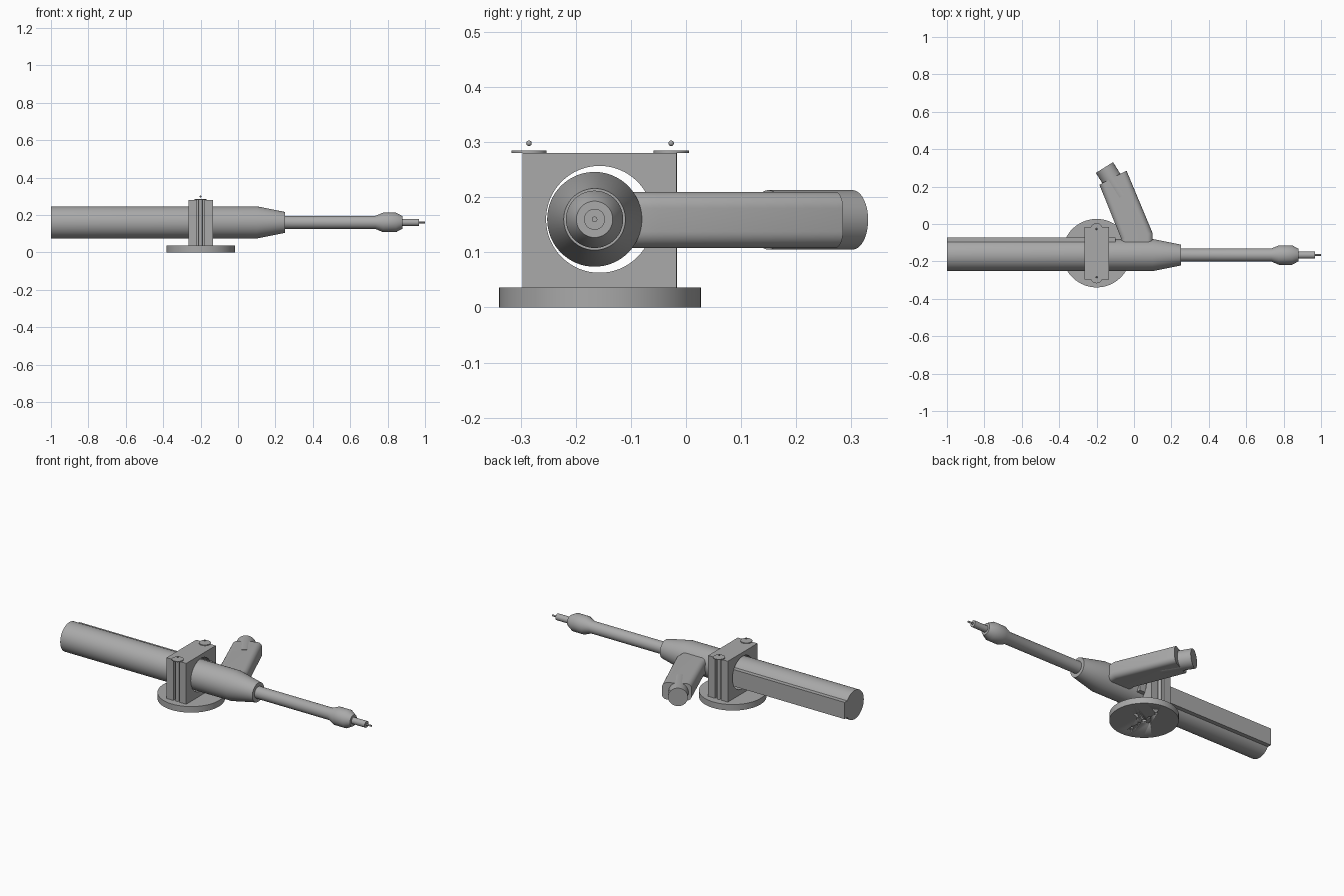
import bpy
import bmesh
from math import pi, cos, sin, radians
from mathutils import Vector, Matrix

default = bpy.data.objects.get("Cube")
if default:
    bpy.data.objects.remove(default, do_unlink=True)

grey = bpy.data.materials.new("plain grey")
grey.use_nodes = True
GREY = (0.4, 0.4, 0.4, 1)
grey.diffuse_color = GREY
grey.node_tree.nodes["Principled BSDF"].inputs["Base Color"].default_value = GREY

AXIS_Y, AXIS_Z = -0.166, 0.16      # barrel axis
MOUNT_X, MOUNT_Y = -0.2, -0.156    # mount centre


def finish(name, bm, smooth=True):
    bmesh.ops.recalc_face_normals(bm, faces=bm.faces)
    mesh = bpy.data.meshes.new(name)
    bm.to_mesh(mesh)
    bm.free()
    mesh.materials.append(grey)
    ob = bpy.data.objects.new(name, mesh)
    bpy.context.collection.objects.link(ob)
    if smooth:
        bpy.ops.object.select_all(action="DESELECT")
        ob.select_set(True)
        bpy.context.view_layer.objects.active = ob
        bpy.ops.object.shade_smooth_by_angle(angle=radians(30))
    return ob


def cylinder(name, centre, direction, radius, length, sides=48):
    bm = bmesh.new()
    turn = Vector(direction).to_track_quat("Z", "Y").to_matrix().to_4x4()
    bmesh.ops.create_cone(bm, cap_ends=True, segments=sides, radius1=radius, radius2=radius,
                          depth=length, matrix=Matrix.Translation(centre) @ turn)
    return finish(name, bm)


def box(name, low, high):
    bm = bmesh.new()
    low, high = Vector(low), Vector(high)
    bmesh.ops.create_cube(bm, size=1, matrix=Matrix.Translation((low + high) / 2)
                          @ Matrix.Diagonal((*(high - low), 1)))
    return finish(name, bm, False)


def cut(ob, cutters):
    # Apply the cuts, then remove the helpers
    for cutter in cutters:
        cutter.hide_render = True
        mod = ob.modifiers.new("cut", "BOOLEAN")
        mod.operation = "DIFFERENCE"
        mod.solver = "EXACT"
        mod.object = cutter
        bpy.context.view_layer.objects.active = ob
        bpy.ops.object.modifier_apply(modifier=mod.name)
        bpy.data.objects.remove(cutter, do_unlink=True)


def lathe(name, profile, sides=64):
    # Turn (x, radius) points about the barrel axis
    bm = bmesh.new()
    rings = []
    for x, r in profile:
        rings.append([bm.verts.new((x, AXIS_Y + r * cos(2 * pi * i / sides),
                                    AXIS_Z + r * sin(2 * pi * i / sides))) for i in range(sides)])
    for a, b in zip(rings, rings[1:]):
        for i in range(sides):
            j = (i + 1) % sides
            bm.faces.new((a[i], a[j], b[j], b[i]))
    bm.faces.new(rings[0])
    bm.faces.new(rings[-1])
    return finish(name, bm)


# Main barrel, thin tube, nozzle and tip
lathe("main_barrel", [(-1, 0.086), (0.1, 0.086), (0.25, 0.056)])
lathe("thin_tube", [(0.24, 0.035), (0.735, 0.035), (0.775, 0.052), (0.845, 0.052),
                    (0.88, 0.033), (0.88, 0.019), (0.967, 0.019), (0.967, 0.005), (1, 0.005)])

# Flat rail along the back of the barrel
box("side_rail", (-1, -0.13, 0.11), (-0.1, -0.071, 0.21))

# Angled handle, rounded along its long sides
outline = [(-0.07, -0.14), (0.1, -0.14), (0.1, -0.05), (-0.04, 0.285), (-0.185, 0.21), (-0.07, -0.075)]
bm = bmesh.new()
base = bm.faces.new([bm.verts.new((x, y, 0.108)) for x, y in outline])
grown = bmesh.ops.extrude_face_region(bm, geom=[base])
bmesh.ops.translate(bm, vec=(0, 0, 0.102), verts=[v for v in grown["geom"] if isinstance(v, bmesh.types.BMVert)])
long_edges = []
for e in bm.edges:
    d = e.verts[1].co - e.verts[0].co
    if abs(d.z) < 0.001 and abs(d.y) > abs(d.x):
        long_edges.append(e)
bmesh.ops.bevel(bm, geom=long_edges, offset=0.03, segments=8, profile=0.5, affect="EDGES")
finish("handle", bm)

# Round stub at the end of the handle
stub_dir = Vector((cos(radians(122)), sin(radians(122)), 0))
stub_end = Vector((-0.158, 0.302, 0.159))
cylinder("handle_stub", stub_end - stub_dir * 0.09, stub_dir, 0.054, 0.18)

# Mount block with barrel hole and open bolt slots
block = box("mount_block", (-0.265, -0.297, 0.036), (-0.135, -0.017, 0.28))
cutters = [cylinder("barrel_hole", (MOUNT_X, MOUNT_Y - 0.001, AXIS_Z), (1, 0, 0), 0.097, 0.4, 64)]
for side in (-1, 1):
    y = MOUNT_Y + side * 0.129
    far = MOUNT_Y + side * 0.2
    near = MOUNT_Y + side * 0.107
    cutters.append(box("bolt_slot", (MOUNT_X - 0.02, min(near, far), 0.0362),
                       (MOUNT_X + 0.02, max(near, far), 0.4)))
cut(block, cutters)

# Clamp bolts with washers and small end beads
for side, label in ((-1, "front"), (1, "back")):
    y = MOUNT_Y + side * 0.129
    cylinder(label + "_bolt", (MOUNT_X, y, 0.158), (0, 0, 1), 0.011, 0.25, 24)
    washer = cylinder(label + "_washer", (MOUNT_X, y, 0.2825), (0, 0, 1), 0.032, 0.005)
    bm = bmesh.new()
    bmesh.ops.create_uvsphere(bm, u_segments=16, v_segments=10, radius=0.005,
                              matrix=Matrix.Translation((MOUNT_X, y, 0.298)))
    finish(label + "_bead", bm)

# Round base with screw holes underneath
disc = cylinder("base_disc", (MOUNT_X, MOUNT_Y, 0.018), (0, 0, 1), 0.183, 0.036, 96)
spots = [(0, 0, 0.012)]
spots += [(0.04 * cos(a * pi / 2), 0.04 * sin(a * pi / 2), 0.006) for a in range(4)]
spots += [(0, 0.1, 0.008), (0, -0.1, 0.008)]
cut(disc, [cylinder("screw_hole", (MOUNT_X + x, MOUNT_Y + y, 0), (0, 0, 1), r, 0.03, 20)
           for x, y, r in spots])
